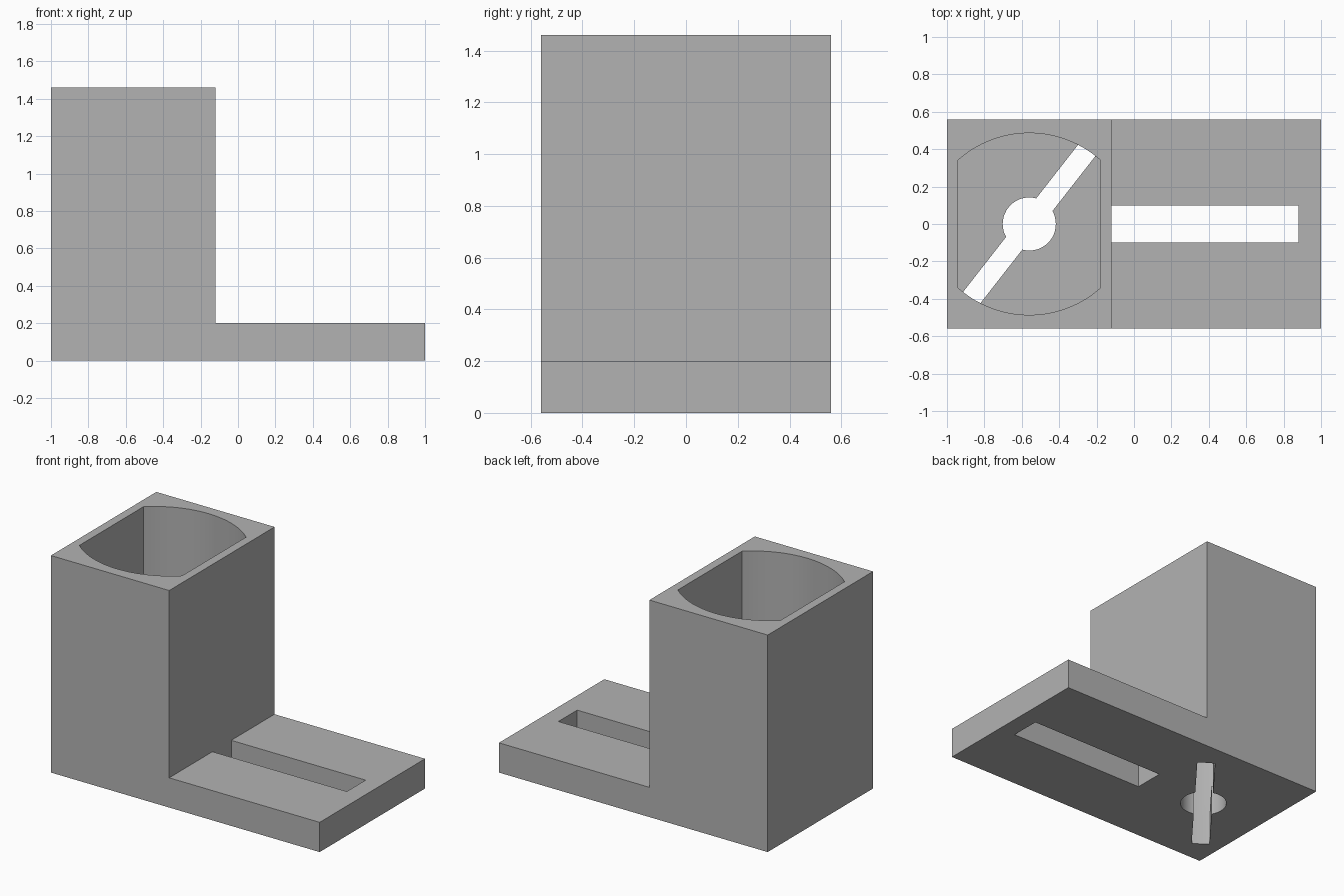
import bpy, bmesh
from math import sin, cos, asin, pi, radians

if "Cube" in bpy.data.objects:
    bpy.data.objects.remove(bpy.data.objects["Cube"], do_unlink=True)

BASE, TOP, DEPTH = 0.20, 1.46, 0.56      # plate height, tower height, half depth
STEP = -0.12                             # x where the tower meets the plate
CX = (STEP - 1) / 2                      # tower centre
HALF, CORNER, CROWN = 0.382, 0.34, 0.486 # pocket outline

grey = bpy.data.materials.new("plain_grey")
grey.use_nodes = True
colour = (0.45, 0.45, 0.45, 1)
grey.diffuse_color = colour
grey.node_tree.nodes["Principled BSDF"].inputs["Base Color"].default_value = colour


def prism(name, points, sweep):
    """Extrude a closed outline of 3D points along a sweep vector."""
    bm = bmesh.new()
    face = bm.faces.new([bm.verts.new(p) for p in points])
    new = bmesh.ops.extrude_face_region(bm, geom=[face])["geom"]
    bmesh.ops.translate(bm, vec=sweep, verts=[v for v in new if isinstance(v, bmesh.types.BMVert)])
    bmesh.ops.recalc_face_normals(bm, faces=bm.faces)
    mesh = bpy.data.meshes.new(name)
    bm.to_mesh(mesh)
    bm.free()
    mesh.materials.append(grey)
    obj = bpy.data.objects.new(name, mesh)
    bpy.context.collection.objects.link(obj)
    return obj


def upright(name, outline, low, high):
    return prism(name, [(x, y, low) for x, y in outline], (0, 0, high - low))


def combine(target, tool, operation):
    """Apply a boolean and discard the tool."""
    mod = target.modifiers.new("cut", "BOOLEAN")
    mod.operation, mod.object, mod.solver = operation, tool, "EXACT"
    bpy.context.view_layer.objects.active = target
    bpy.ops.object.modifier_apply(modifier=mod.name)
    bpy.data.objects.remove(tool, do_unlink=True)


# Pocket outline: two flat sides joined by two shallow arcs
rise = CROWN - CORNER
radius = (HALF ** 2 + rise ** 2) / (2 * rise)
spread = asin(HALF / radius)
angles = [spread * (1 - i / 16) for i in range(33)]
arc = [(radius * sin(a), CROWN - radius + radius * cos(a)) for a in angles]
pocket_outline = [(CX + s * x, s * y) for s in (1, -1) for x, y in arc]

# Diagonal bar outline, longer than the pocket
d = (cos(radians(52)), sin(radians(52)))
bar_outline = [(CX + u * d[0] + v * d[1], u * d[1] - v * d[0])
               for u, v in ((-0.7, -0.055), (0.7, -0.055), (0.7, 0.055), (-0.7, 0.055))]
hole_outline = [(CX + 0.142 * cos(2 * pi * i / 48), 0.142 * sin(2 * pi * i / 48)) for i in range(48)]

# L-shaped body
side = [(-1, 0), (1, 0), (1, BASE), (STEP, BASE), (STEP, TOP), (-1, TOP)]
body = prism("bracket_body", [(x, -DEPTH, z) for x, z in side], (0, 2 * DEPTH, 0))

# Tower pocket, then the bar slot (bounded by the pocket walls) and round hole in its floor
combine(body, upright("pocket_cutter", pocket_outline, BASE, TOP + 0.1), "DIFFERENCE")
slot = upright("floor_slot_cutter", pocket_outline, -0.1, BASE + 0.1)
combine(slot, upright("bar_cutter", bar_outline, -0.2, BASE + 0.2), "INTERSECT")
combine(body, slot, "DIFFERENCE")
combine(body, upright("hole_cutter", hole_outline, -0.1, BASE + 0.1), "DIFFERENCE")

# Long slot through the plate, ending flush with the tower
long_slot = [(STEP, -0.1), (0.88, -0.1), (0.88, 0.1), (STEP, 0.1)]
combine(body, upright("long_slot_cutter", long_slot, -0.1, BASE + 0.1), "DIFFERENCE")

bpy.ops.object.select_all(action="DESELECT")
body.select_set(True)
bpy.context.view_layer.objects.active = body
bpy.ops.object.shade_smooth_by_angle(angle=radians(30))
